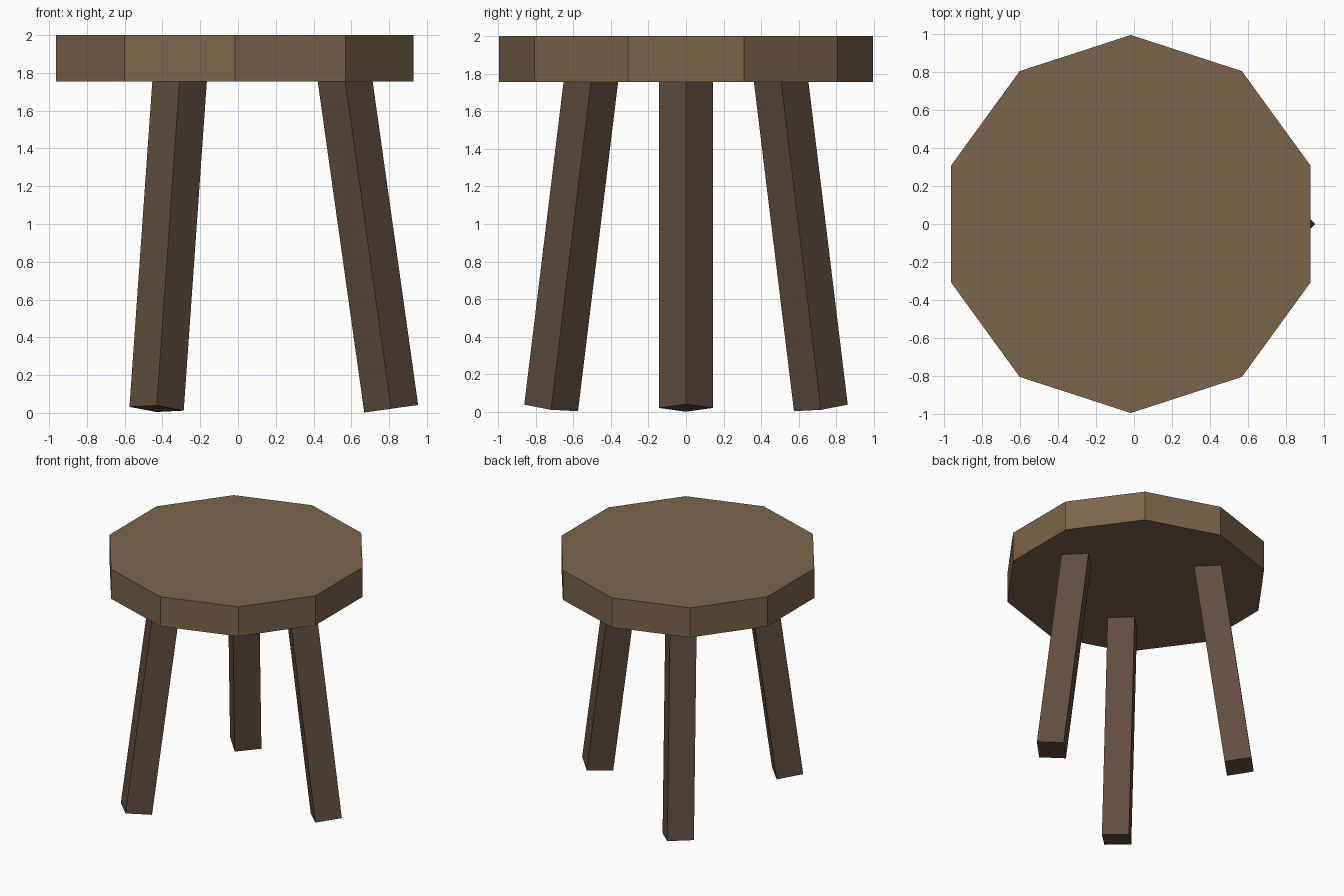
import bpy
from math import cos, sin, tan, radians
from mathutils import Vector

if "Cube" in bpy.data.objects:
    bpy.data.objects.remove(bpy.data.objects["Cube"])

CENTRE_X = -0.017
TILT = radians(8)


def material(name, rgb):
    mat = bpy.data.materials.new(name)
    mat.diffuse_color = (*rgb, 1)
    mat.use_nodes = True
    mat.node_tree.nodes["Principled BSDF"].inputs["Base Color"].default_value = mat.diffuse_color
    return mat


def prism(name, sides, radius, bottom, top, mat):
    """Flat-sided prism whose axis runs from bottom to top."""
    bottom, top = Vector(bottom), Vector(top)
    axis = top - bottom
    bpy.ops.mesh.primitive_cylinder_add(vertices=sides, radius=radius,
                                        depth=axis.length,
                                        location=(bottom + top) / 2)
    obj = bpy.context.object
    obj.name = name
    obj.rotation_mode = 'QUATERNION'
    obj.rotation_quaternion = Vector((0, 0, 1)).rotation_difference(axis)
    obj.data.materials.append(mat)
    return obj


seat_wood = material("seat_wood", (0.20, 0.13, 0.07))
leg_wood = material("leg_wood", (0.12, 0.075, 0.05))

# Ten-sided seat slab
prism("seat", 10, 0.995, (CENTRE_X, 0, 1.755), (CENTRE_X, 0, 2.0), seat_wood)

# Three splayed square legs, tops sunk into the seat
FOOT_Z, TOP_Z, FOOT_R = 0.022, 1.86, 0.828
TOP_R = FOOT_R - (TOP_Z - FOOT_Z) * tan(TILT)
for name, angle in (("right_leg", 0), ("back_leg", 120), ("front_leg", 240)):
    a = radians(angle)
    ends = [(CENTRE_X + r * cos(a), r * sin(a), z)
            for r, z in ((FOOT_R, FOOT_Z), (TOP_R, TOP_Z))]
    prism(name, 4, 0.144, *ends, leg_wood)
